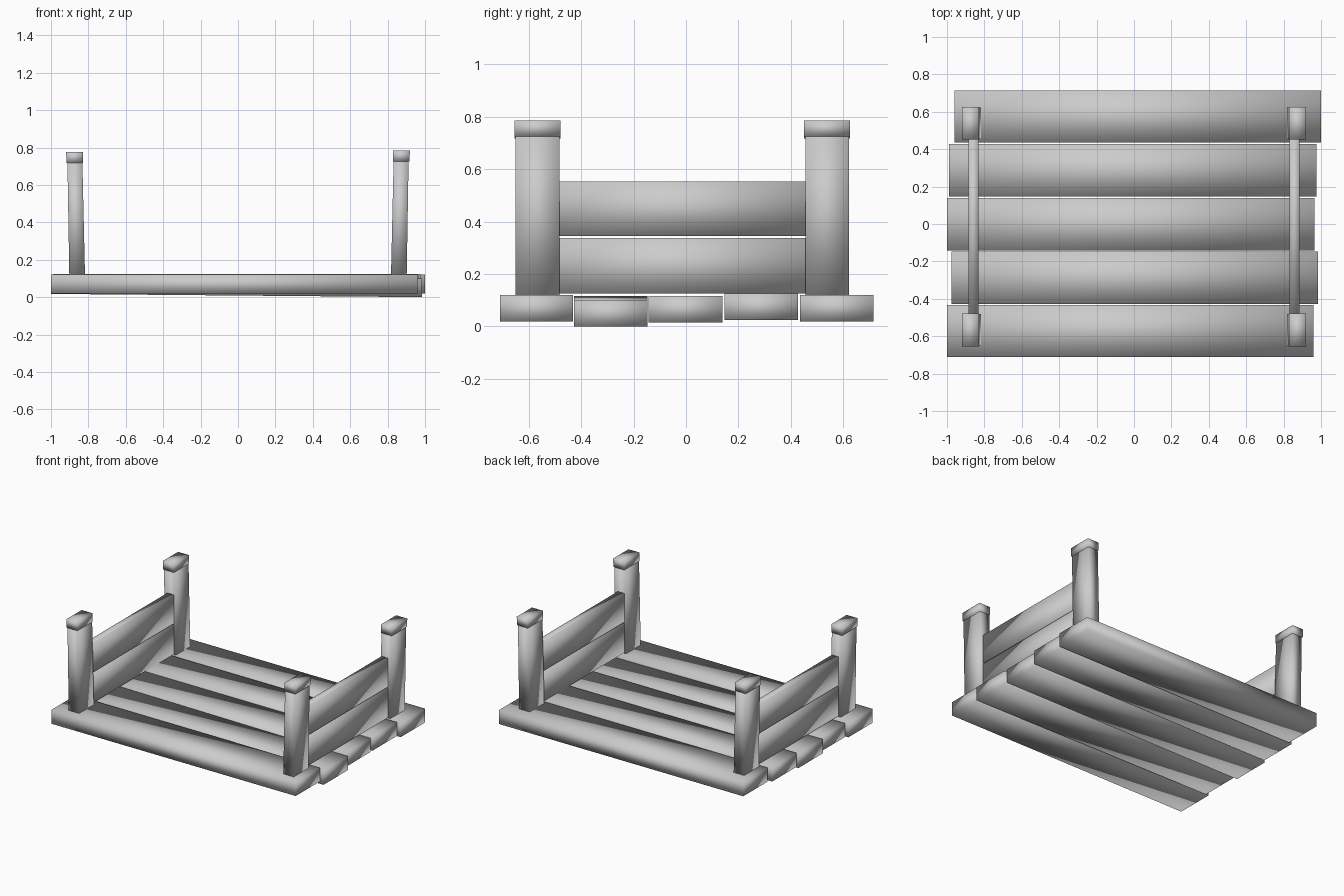
import bpy

if "Cube" in bpy.data.objects:
    bpy.data.objects.remove(bpy.data.objects["Cube"])


def loft(name, rings):
    """Box-like part from stacked rectangles (x0, x1, y0, y1, z), smooth shaded."""
    verts, faces = [], []
    for x0, x1, y0, y1, z in rings:
        verts += [(x0, y0, z), (x1, y0, z), (x1, y1, z), (x0, y1, z)]
    for r in range(len(rings) - 1):
        a = r * 4
        for i in range(4):
            j = (i + 1) % 4
            faces.append((a + i, a + j, a + 4 + j, a + 4 + i))
    n = len(verts)
    faces += [(3, 2, 1, 0), (n - 4, n - 3, n - 2, n - 1)]
    mesh = bpy.data.meshes.new(name)
    mesh.from_pydata(verts, [], faces)
    mesh.shade_smooth()
    ob = bpy.data.objects.new(name, mesh)
    bpy.context.collection.objects.link(ob)
    return ob


# deck planks, front to back: x range, y range, bottom height at left and right end
planks = [
    (-1.00, 0.96, -0.71, -0.432, 0.02, 0.02),
    (-0.975, 0.985, -0.428, -0.147, 0.017, 0.0),
    (-1.00, 0.965, -0.143, 0.14, 0.016, 0.016),
    (-0.99, 0.975, 0.147, 0.427, 0.025, 0.025),
    (-0.96, 1.00, 0.435, 0.715, 0.02, 0.02),
]
for k, (x0, x1, y0, y1, zl, zr) in enumerate(planks):
    ob = loft(f"deck_plank_{k + 1}", [(x0, x1, y0, y1, 0), (x0, x1, y0, y1, 0.1)])
    for v in ob.data.vertices:
        v.co.z += zl if v.co.x < 0 else zr

for side, s, top in (("left", -1, 0.777), ("right", 1, 0.785)):
    def span(a, b):
        return tuple(sorted((s * a, s * b)))

    # corner posts lean slightly outward and carry a small cap
    for end, y0, y1 in (("front", -0.65, -0.482), ("back", 0.455, 0.622)):
        loft(f"{end}_{side}_post", [
            (*span(0.818, 0.902), y0, y1, 0.115),
            (*span(0.832, 0.912), y0, y1, top - 0.055)])
        loft(f"{end}_{side}_post_cap", [
            (*span(0.83, 0.917), y0 - 0.004, y1 + 0.004, top - 0.06),
            (*span(0.83, 0.919), y0 - 0.004, y1 + 0.004, top)])

    # two side boards between the posts
    for name, z0, z1 in (("lower", 0.125, 0.338), ("upper", 0.346, 0.554)):
        loft(f"{name}_{side}_board", [
            (*span(0.832, 0.885), -0.49, 0.465, z0),
            (*span(0.832, 0.885), -0.49, 0.465, z1)])
